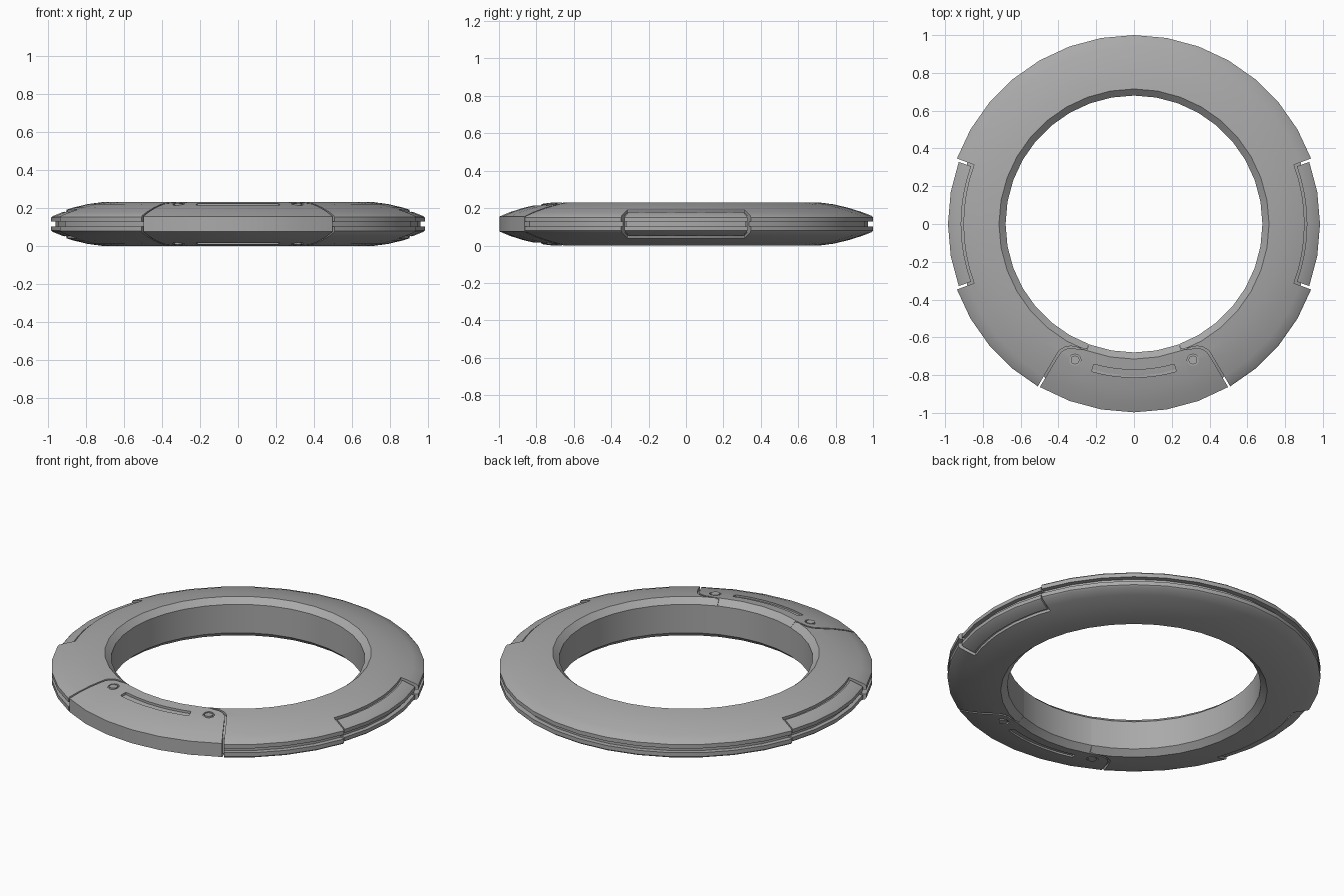
import bpy, bmesh, math

if "Cube" in bpy.data.objects:
    bpy.data.objects.remove(bpy.data.objects["Cube"])

MID = 0.115      # half height of the ring
SEG = 36

metal = bpy.data.materials.new("grey_metal")
metal.diffuse_color = (0.40, 0.40, 0.40, 1)
metal.use_nodes = True
metal.node_tree.nodes["Principled BSDF"].inputs["Base Color"].default_value = metal.diffuse_color


def finish(name, bm):
    bmesh.ops.recalc_face_normals(bm, faces=bm.faces)
    me = bpy.data.meshes.new(name)
    bm.to_mesh(me)
    bm.free()
    ob = bpy.data.objects.new(name, me)
    bpy.context.collection.objects.link(ob)
    me.materials.append(metal)
    return ob


def revolve(name, half):
    """Closed ring from the upper half profile (r, height above mid), mirrored below."""
    prof = half + [(r, -h) for r, h in reversed(half)]
    bm = bmesh.new()
    rings = []
    for i in range(SEG):
        a = 2 * math.pi * i / SEG
        rings.append([bm.verts.new((r * math.sin(a), r * math.cos(a), MID + h)) for r, h in prof])
    n = len(prof)
    for i in range(SEG):
        p, q = rings[i], rings[(i + 1) % SEG]
        for k in range(n):
            bm.faces.new((p[k], p[(k + 1) % n], q[(k + 1) % n], q[k]))
    return finish(name, bm)


def prism(name, outlines, spans):
    """Extrude every outline over every (z0, z1) span."""
    bm = bmesh.new()
    for pts in outlines:
        for z0, z1 in spans:
            lo = [bm.verts.new((x, y, z0)) for x, y in pts]
            hi = [bm.verts.new((x, y, z1)) for x, y in pts]
            bm.faces.new(lo)
            bm.faces.new(hi)
            for k in range(len(pts)):
                j = (k + 1) % len(pts)
                bm.faces.new((lo[k], lo[j], hi[j], hi[k]))
    ob = finish(name, bm)
    ob.hide_render = True
    return ob


def boolean(ob, cutter, op):
    m = ob.modifiers.new("cut", 'BOOLEAN')
    m.operation, m.solver, m.object = op, 'EXACT', cutter
    bpy.ops.object.select_all(action='DESELECT')
    bpy.context.view_layer.objects.active = ob
    ob.select_set(True)
    bpy.ops.object.modifier_apply(modifier=m.name)


def sector(r0, r1, mid, half, n=8):
    """Ring sector outline, angles in degrees from +x."""
    ang = [math.radians(mid - half + 2 * half * i / n) for i in range(n + 1)]
    return ([(r1 * math.cos(a), r1 * math.sin(a)) for a in ang] +
            [(r0 * math.cos(a), r0 * math.sin(a)) for a in reversed(ang)])


def circle(cx, cy, r, n=20):
    return [(cx + r * math.cos(2 * math.pi * i / n), cy + r * math.sin(2 * math.pi * i / n))
            for i in range(n)]


# Cross-sections, from the inner wall over the top to the rim
top = [(0.68, 0.084), (0.715, 0.115), (0.79, 0.105), (0.87, 0.086), (0.94, 0.064)]
body = revolve("ring_body", top + [(0.992, 0.044), (1.0, 0.036), (1.0, 0.013), (0.972, 0.013)])
plate = revolve("front_plate", top + [(0.997, 0.040)])
panels = revolve("side_panels", [(0.80, 0.08), (0.87, 0.08), (0.93, 0.06), (0.977, 0.041),
                                 (0.985, 0.034), (0.985, 0.013), (0.96, 0.013)])
core = revolve("inner_core", [(0.70, 0.085), (0.72, 0.098), (0.79, 0.092), (0.87, 0.073), (0.94, 0.046)])

# Front plate outline with rounded shoulders, and its slightly wider opening
edge = [(0.60, -1.039), (0.497, -0.861), (0.405, -0.705), (0.385, -0.677), (0.362, -0.662),
        (0.335, -0.657), (0.25, -0.667), (0.225, -0.60)]
gap = [(0.614, -1.039), (0.510, -0.861), (0.417, -0.703), (0.394, -0.668), (0.366, -0.651),
       (0.335, -0.646), (0.25, -0.662), (0.225, -0.60)]
span = [(-0.1, 0.4)]


def mirrored(pts):
    return pts + [(-x, y) for x, y in reversed(pts)]


plate_cut = prism("plate_cutter", [mirrored(edge)], span)
gap_cut = prism("opening_cutter", [mirrored(gap)], span)
boolean(plate, plate_cut, 'INTERSECT')
boolean(body, gap_cut, 'DIFFERENCE')

# Side panels and their openings
panel_cut = prism("panel_cutter", [sector(0.915, 1.1, m, 19.5) for m in (0, 180)], span)
side_cut = prism("side_opening_cutter", [sector(0.903, 1.1, m, 20.3) for m in (0, 180)], span)
boolean(panels, panel_cut, 'INTERSECT')
boolean(body, side_cut, 'DIFFERENCE')

# Curved slot and round buttons on both faces of the front plate
slot = prism("slot_cutter", [sector(0.772, 0.812, -90, 16, 10)],
             [(2 * MID - 0.026, 0.4), (-0.1, 0.026)])
boolean(plate, slot, 'DIFFERENCE')
both = [(2 * MID - 0.017, 0.4), (-0.1, 0.017)]
holes = prism("button_hole_cutter", [circle(s * 0.312, -0.72, 0.031) for s in (-1, 1)], both)
boolean(plate, holes, 'DIFFERENCE')
buttons = prism("buttons", [circle(s * 0.312, -0.72, 0.023) for s in (-1, 1)],
                [(2 * MID - 0.03, 2 * MID - 0.008), (0.008, 0.03)])
buttons.hide_render = False

# Remove helpers and shade
for c in (plate_cut, gap_cut, panel_cut, side_cut, slot, holes):
    bpy.data.objects.remove(c)
bpy.ops.object.select_all(action='DESELECT')
for ob in (body, plate, panels, core, buttons):
    ob.select_set(True)
bpy.context.view_layer.objects.active = body
bpy.ops.object.shade_smooth_by_angle(angle=math.radians(25))
